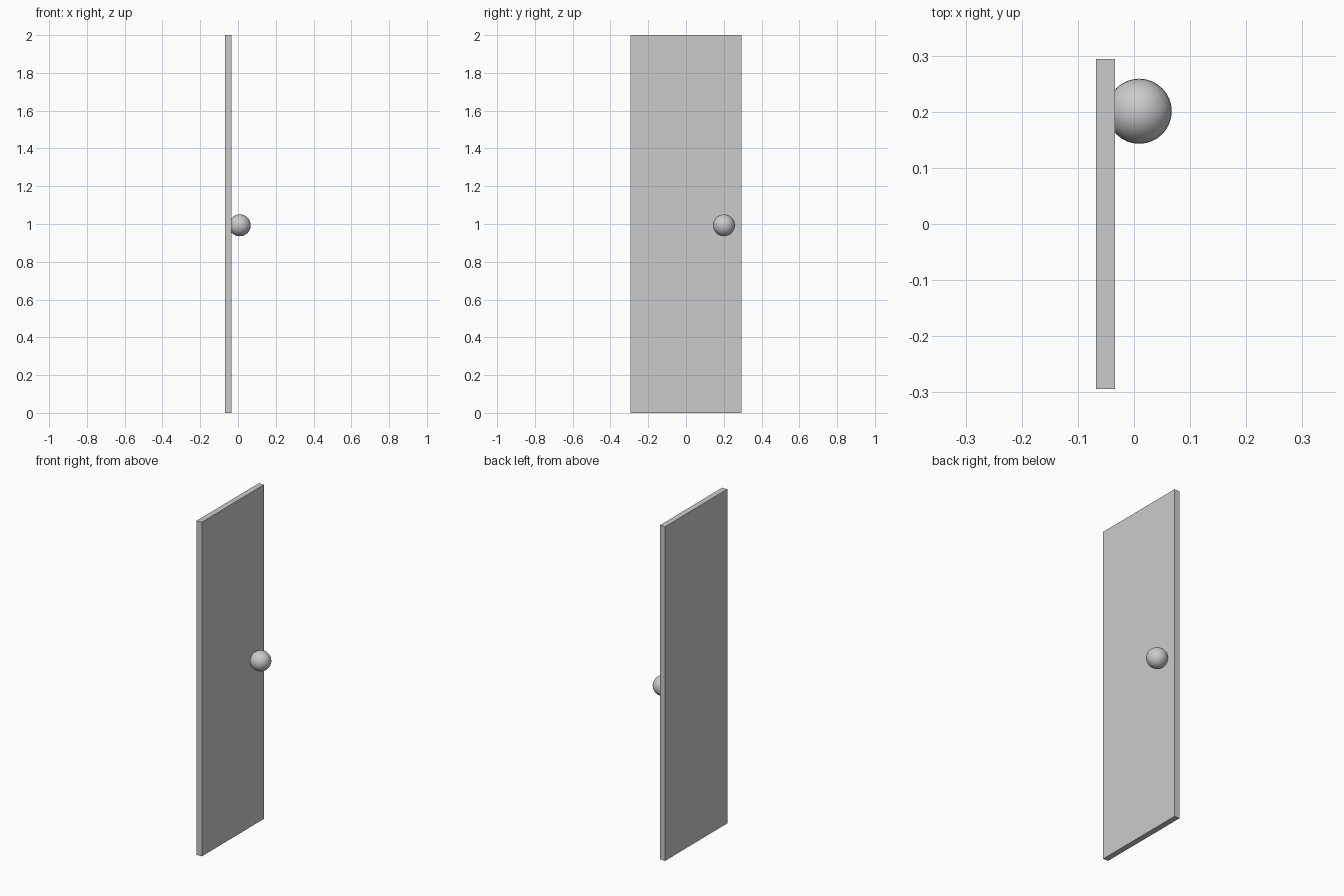
import bpy

if "Cube" in bpy.data.objects:
    bpy.data.objects.remove(bpy.data.objects["Cube"])

# Door panel: flat slab standing on the ground
bpy.ops.mesh.primitive_cube_add(size=1, location=(-0.0505, 0, 1))
panel = bpy.context.object
panel.name = "door_panel"
panel.scale = (0.034, 0.588, 2.0)
bpy.ops.object.transform_apply(location=False, rotation=False, scale=True)

# Round knob: smooth ball slightly sunk into the panel
bpy.ops.mesh.primitive_uv_sphere_add(segments=32, ring_count=16, radius=0.058,
                                     location=(0.0093, 0.201, 0.993))
knob = bpy.context.object
knob.name = "door_knob"
bpy.ops.object.shade_smooth()
